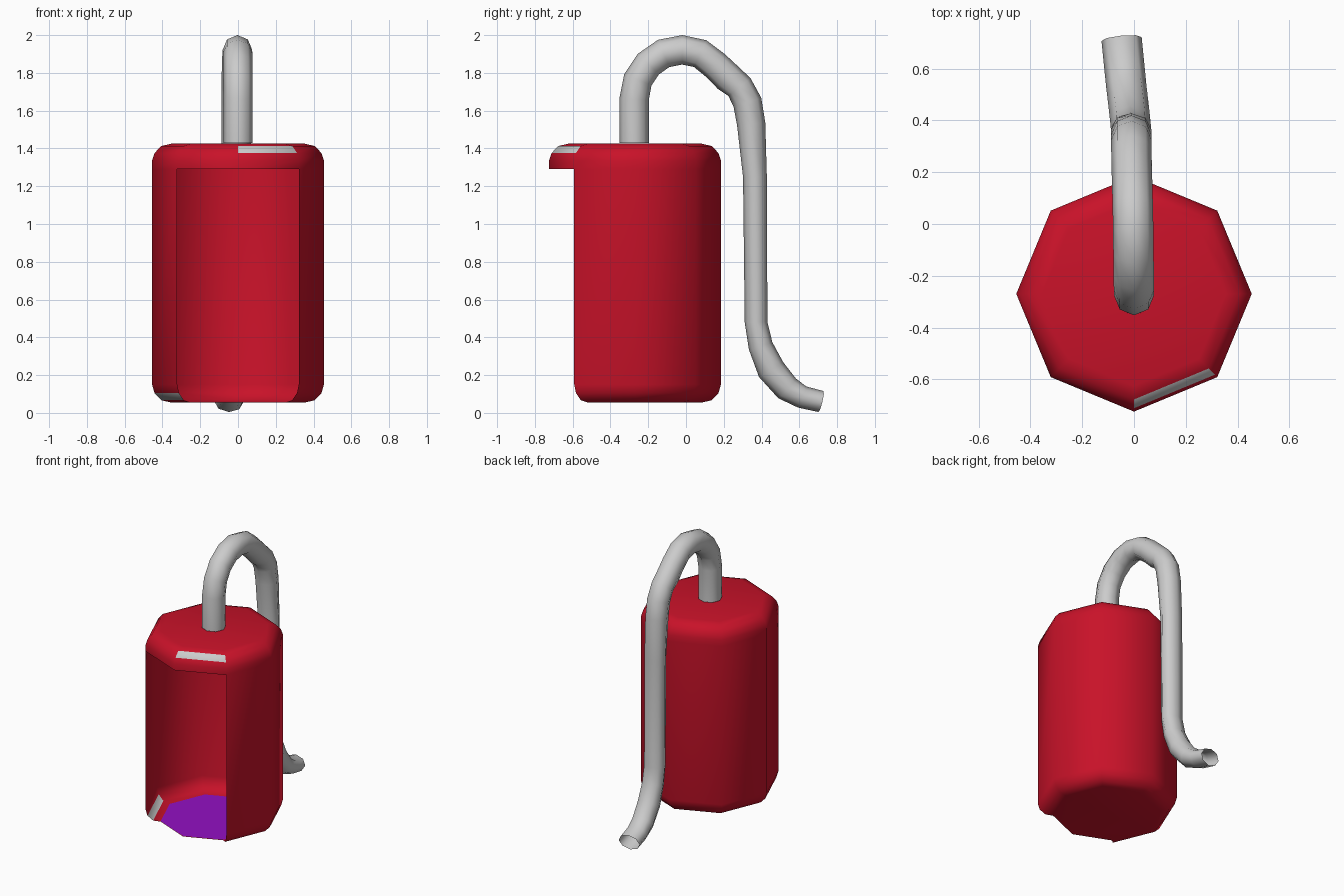
import bpy, math
from mathutils import Vector

if "Cube" in bpy.data.objects:
    bpy.data.objects.remove(bpy.data.objects["Cube"])

SIDES = 8
BODY_Y = -0.27


def material(name, color):
    m = bpy.data.materials.new(name)
    m.diffuse_color = color
    m.use_nodes = True
    m.node_tree.nodes["Principled BSDF"].inputs["Base Color"].default_value = m.diffuse_color
    return m


def mesh_object(name, verts, faces, mats=()):
    me = bpy.data.meshes.new(name)
    me.from_pydata(verts, [], faces)
    for m in mats:
        me.materials.append(m)
    ob = bpy.data.objects.new(name, me)
    bpy.context.collection.objects.link(ob)
    for p in me.polygons:
        p.use_smooth = True
    return ob


def body_ring(r, z):
    return [(r * math.cos(math.tau * j / SIDES),
             BODY_Y + r * math.sin(math.tau * j / SIDES), z) for j in range(SIDES)]


def quad(i, j):
    k = (j + 1) % SIDES
    return (i * SIDES + j, i * SIDES + k, (i + 1) * SIDES + k, (i + 1) * SIDES + j)


red = material("red", (0.58, 0.006, 0.022, 1))
purple = material("purple", (0.29, 0.005, 0.54, 1))
grey = material("grey", (0.6, 0.6, 0.6, 1))

# Canister shell: octagonal, rounded rims, two front panels open below the lip
profile = [(0.355, 0.055), (0.405, 0.067), (0.442, 0.105), (0.455, 0.15), (0.455, 1.29),
           (0.455, 1.335), (0.442, 1.375), (0.408, 1.412), (0.355, 1.425)]
verts = [v for r, z in profile for v in body_ring(r, z)]
faces, trim = [], []
for i in range(len(profile) - 1):
    for j in range(SIDES):
        if j in (5, 6) and i < 4:
            continue
        if (i, j) in ((6, 6), (1, 4)):
            trim.append(len(faces))
        faces.append(quad(i, j))
top = (len(profile) - 1) * SIDES
faces += [tuple(range(top, top + SIDES)), tuple(reversed(range(SIDES)))]
shell = mesh_object("canister_shell", verts, faces, (red, grey))
for f in trim:                                   # grey worn strips on the rims
    shell.data.polygons[f].material_index = 1

# Purple floor inside the canister
mesh_object("canister_floor", body_ring(0.355, 0.059), [tuple(range(SIDES))], (purple,))

# Hose: open octagonal tube swept along (x, y, z, in-plane radius)
path = [(0, -0.275, 1.43, 0.078), (0, -0.275, 1.66, 0.078), (0, -0.255, 1.763, 0.078),
        (-0.001, -0.2, 1.846, 0.078), (-0.002, -0.118, 1.903, 0.078),
        (-0.003, -0.02, 1.922, 0.078), (-0.005, 0.075, 1.902, 0.078),
        (-0.007, 0.155, 1.84, 0.078), (-0.009, 0.222, 1.775, 0.08),
        (-0.01, 0.283, 1.725, 0.075), (-0.01, 0.325, 1.645, 0.077),
        (-0.01, 0.345, 1.53, 0.075), (-0.011, 0.365, 1.25, 0.063),
        (-0.012, 0.371, 0.48, 0.06), (-0.014, 0.395, 0.355, 0.065),
        (-0.02, 0.45, 0.23, 0.075), (-0.03, 0.535, 0.13, 0.07),
        (-0.038, 0.615, 0.084, 0.06), (-0.048, 0.715, 0.06, 0.057)]
pts = [Vector(p[:3]) for p in path]
verts, faces = [], []
for i, p in enumerate(pts):
    d = (pts[min(i + 1, len(pts) - 1)] - pts[max(i - 1, 0)]).normalized()
    n = d.cross(Vector((1, 0, 0))).normalized()
    s = n.cross(d)
    for j in range(SIDES):
        a = math.tau * j / SIDES
        verts.append(p + s * 0.078 * math.cos(a) - n * path[i][3] * math.sin(a))
    if i:
        faces += [quad(i - 1, j) for j in range(SIDES)]
mesh_object("hose", verts, faces)
